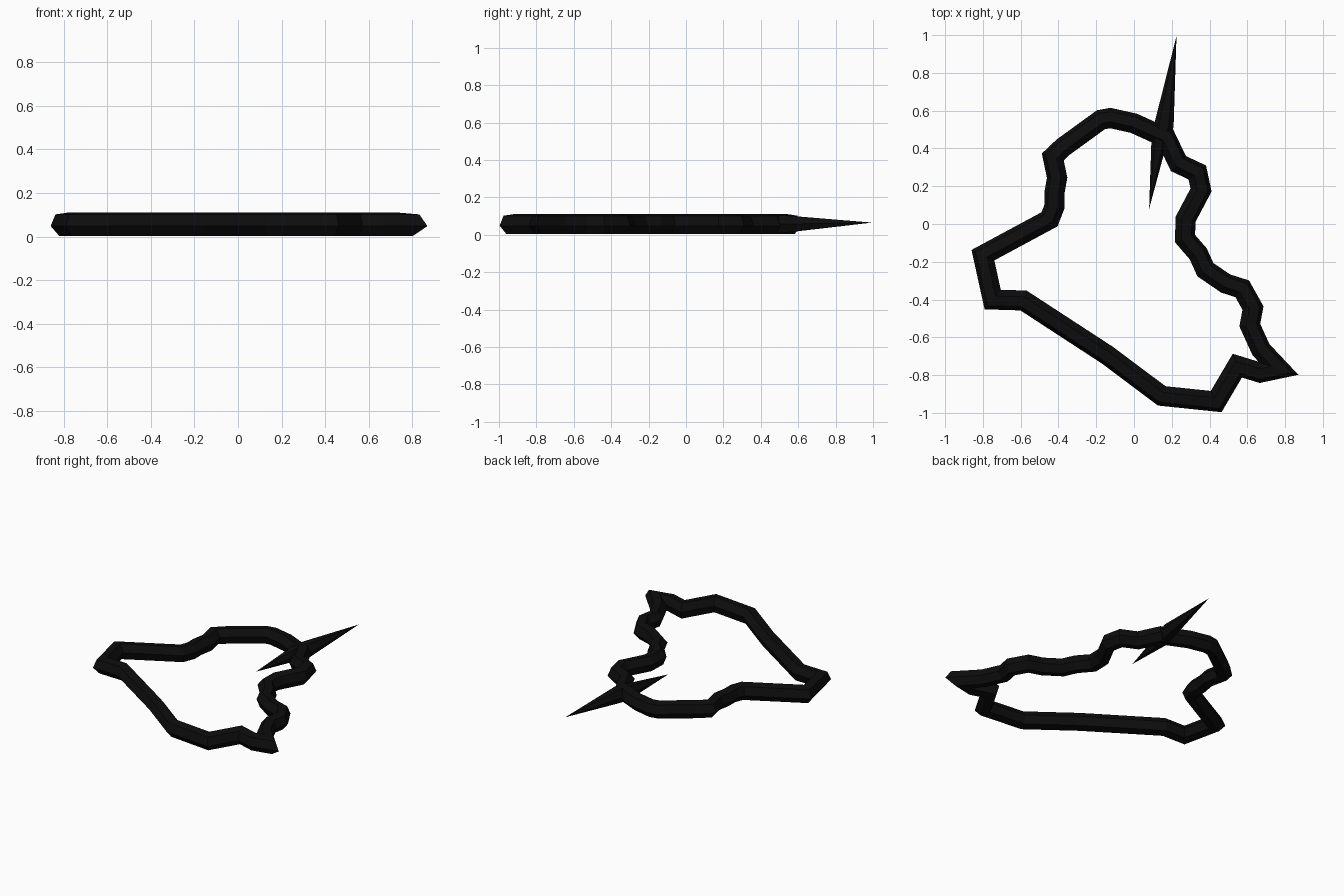
import bpy, bmesh, math
from mathutils import Vector

if "Cube" in bpy.data.objects:
    bpy.data.objects.remove(bpy.data.objects["Cube"])

Z, W, H, SIDES = 0.057, 0.053, 0.0535, 6

# Centre line of the closed outline, counter-clockwise seen from above
PATH = [(-.80, -.165), (-.748, -.40), (-.585, -.405), (-.14, -.695), (.147, -.91),
        (.435, -.94), (.547, -.75), (.668, -.787), (.767, -.766), (.672, -.665),
        (.613, -.535), (.63, -.445), (.573, -.343), (.485, -.315), (.378, -.242),
        (.34, -.158), (.27, -.077), (.273, .025), (.355, .18), (.335, .273),
        (.235, .32), (.168, .46), (.11, .483), (0, .533), (-.125, .561),
        (-.175, .552), (-.375, .407), (-.43, .355), (-.407, .245), (-.422, .16),
        (-.422, .09), (-.447, .025)]

black = bpy.data.materials.new("black")
black.diffuse_color = (0.004, 0.004, 0.004, 1)
black.use_nodes = True
black.node_tree.nodes["Principled BSDF"].inputs["Base Color"].default_value = black.diffuse_color


def section(tilt):
    """Unit-size hexagon as (across, up) pairs, apexes at the sides."""
    pts = [(math.cos(a), math.sin(a)) for a in
           (tilt + i * math.tau / SIDES for i in range(SIDES))]
    wx, hz = max(p[0] for p in pts), max(p[1] for p in pts)
    return [(x / wx, z / hz) for x, z in pts]


def finish(bm, name):
    bmesh.ops.recalc_face_normals(bm, faces=bm.faces)
    me = bpy.data.meshes.new(name)
    bm.to_mesh(me)
    bm.free()
    me.materials.append(black)
    ob = bpy.data.objects.new(name, me)
    bpy.context.collection.objects.link(ob)
    return ob


def add_ring(bm, centre, across, half_w, half_h, tilt):
    return [bm.verts.new((centre.x + across.x * x * half_w,
                          centre.y + across.y * x * half_w, Z + z * half_h))
            for x, z in section(tilt)]


def bridge(bm, a, b):
    for i in range(SIDES):
        j = (i + 1) % SIDES
        bm.faces.new((a[i], a[j], b[j], b[i]))


# Outline tube with mitred corners
bm = bmesh.new()
pts = [Vector(p) for p in PATH]
rings = []
for i, p in enumerate(pts):
    d0 = (p - pts[i - 1]).normalized()
    d1 = (pts[(i + 1) % len(pts)] - p).normalized()
    t = (d0 + d1).normalized()
    across = Vector((t.y, -t.x))
    rings.append(add_ring(bm, p, across, W / max(t.dot(d0), 0.4), H, math.radians(-9)))
for i in range(len(rings)):
    bridge(bm, rings[i - 1], rings[i])
finish(bm, "outline_tube")

# Long needle crossing the outline near the top
bm = bmesh.new()
side = Vector((1, -0.12)).normalized()
upper = add_ring(bm, Vector((.158, .52)), side, .052, .047, 0)
lower = add_ring(bm, Vector((.134, .44)), side, .042, .045, 0)
bridge(bm, lower, upper)
for ring, tip in ((upper, (.225, .995, .065)), (lower, (.08, .08, .05))):
    v = bm.verts.new(tip)
    for i in range(SIDES):
        bm.faces.new((ring[i], ring[(i + 1) % SIDES], v))
finish(bm, "needle")
